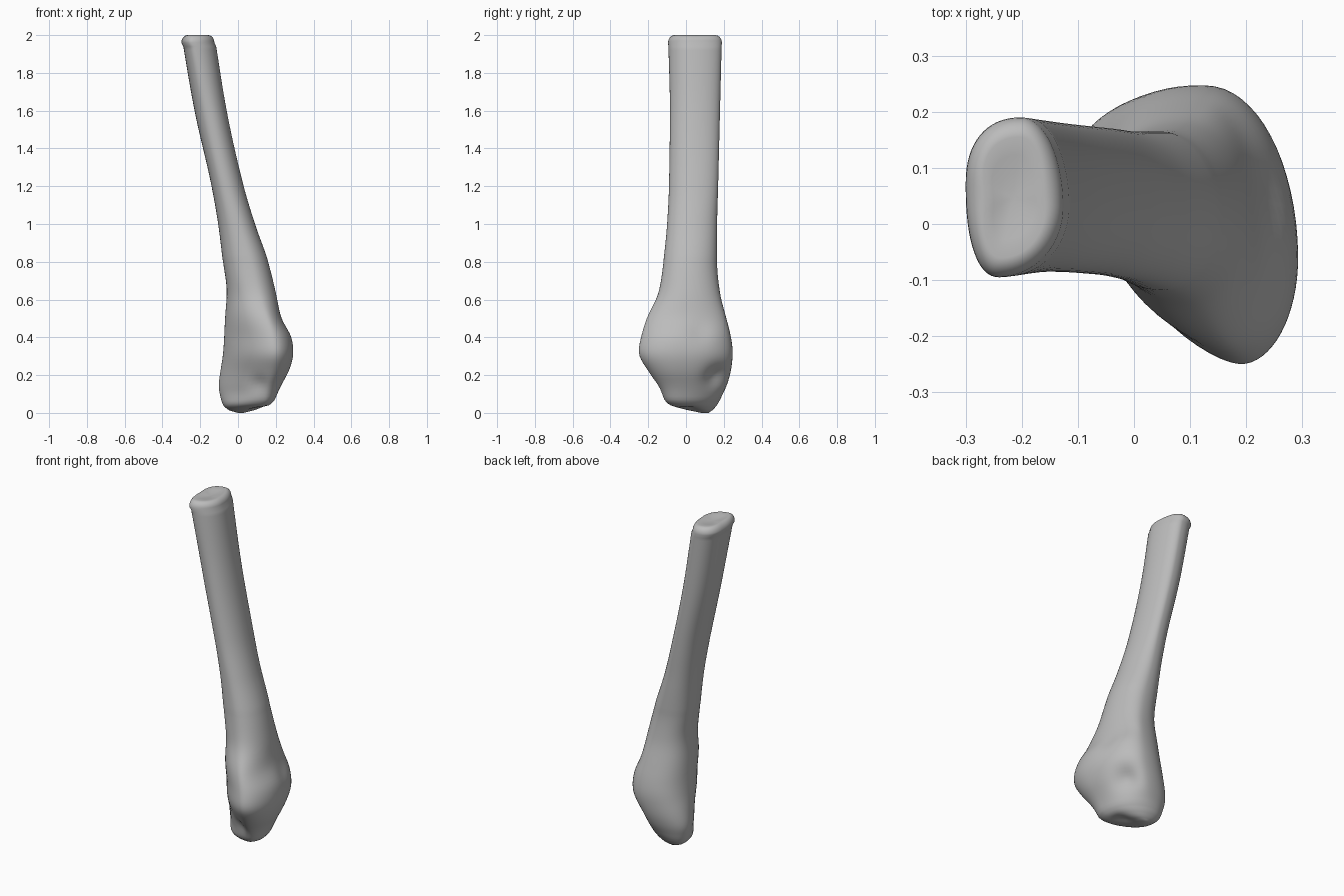
import bpy
import bmesh
from math import cos, sin, tau, pi, exp
from mathutils import Vector

default_cube = bpy.data.objects.get("Cube")
if default_cube:
    bpy.data.objects.remove(default_cube, do_unlink=True)

SIDES = 64
UNIT = 0.01

# Cross-sections in hundredths: height, left/right limits in x, front/back limits
# in y, then the y of each x limit and the x of each y limit.
SECTIONS = [
    (0, 0, 3, 8, 12, 10, 10, 1, 1),
    (1.5, -5, 9, 1, 14, 10, 8, 3, 1),
    (4, -8, 17, -9, 16.5, 10, -2, 13, 1),
    (7, -9, 19.5, -11.5, 18, 10, -3, 14, 2),
    (14, -10.5, 22.5, -15, 21.5, 11, -3, 15, 7),
    (22, -9.5, 27, -20, 24, 10, -5, 18, 11),
    (32, -8, 29.5, -25.5, 25, 7, -6, 19, 13),
    (40, -7.5, 28.5, -24, 24, 5, -5, 18, 13),
    (50, -7, 23, -21, 21.5, 5, -3, 15, 12),
    (64, -6, 20, -14.5, 18, 5, 0, 10, 9),
    (80, -8, 16, -12, 16.5, 5, 1, 6, 5),
    (100, -10.5, 9, -10, 16.5, 5, 2, 0, 0),
    (120, -14, 3, -9, 17, 5, 3, -6, -4),
    (160, -23, -6, -8.5, 18, 6, 4, -15, -13),
    (200, -30, -12.5, -9.5, 19, 7, 3, -24, -20),
]

# Hollows between the knuckles: centre, radius, depth
HOLLOWS = [
    (Vector((0.19, 0.16, 0.19)), 0.07, 0.035),
    (Vector((0.24, 0.07, 0.42)), 0.06, 0.012),
    (Vector((0.11, -0.14, 0.15)), 0.05, 0.015),
    (Vector((0.10, 0.02, 0.03)), 0.04, 0.015),
]


def slope(index, column):
    """Slope at a section that never overshoots its neighbours."""
    if index in (0, len(SECTIONS) - 1):
        other = 1 if index == 0 else index - 1
        a, b = SECTIONS[index], SECTIONS[other]
        return (b[column] - a[column]) / (b[0] - a[0])
    low, mid, high = SECTIONS[index - 1:index + 2]
    before = (mid[column] - low[column]) / (mid[0] - low[0])
    after = (high[column] - mid[column]) / (high[0] - mid[0])
    if before * after <= 0:
        return 0
    return 2 * before * after / (before + after)


def blend(index, t, column):
    """Smooth interpolation of one column between two sections."""
    a, b = SECTIONS[index], SECTIONS[index + 1]
    gap = b[0] - a[0]
    ease = t * t * (3 - 2 * t)
    value = a[column] + (b[column] - a[column]) * ease
    value += gap * t * (1 - t) ** 2 * slope(index, column)
    value -= gap * t * t * (1 - t) * slope(index + 1, column)
    return value


def outline(section):
    """Closed loop of four rounded quarters through the section limits."""
    z, left, right, front, back, left_y, right_y, front_x, back_x = section
    head = max(0, min(1, (70 - z) / 30)) * min(1, z / 10)
    points = []
    for i in range(SIDES):
        c, s = cos(tau * i / SIDES), sin(tau * i / SIDES)
        power = 2.3 if c < 0 else 2.0
        if s < 0 and c < 0:
            power -= 0.8 * head
        u, v = abs(c) ** (2 / power), abs(s) ** (2 / power)
        side_x, side_y = (right, right_y) if c >= 0 else (left, left_y)
        end_x, end_y = (back_x, back) if s >= 0 else (front_x, front)
        x = end_x + (side_x - end_x) * u
        y = side_y + (end_y - side_y) * v
        points.append(Vector((x, y, z)) * UNIT)
    return points


# Stack the loops from the knuckles up the shaft
loops = []
for index in range(len(SECTIONS) - 1):
    gap = SECTIONS[index + 1][0] - SECTIONS[index][0]
    steps = max(3, round(gap / 2))
    for step in range(steps):
        t = step / steps
        height = SECTIONS[index][0] + gap * t
        loops.append(outline([height] + [blend(index, t, k) for k in range(1, 9)]))
loops = [loop for loop in loops if loop[0].z < 1.955]

# Rounded rim and slightly dished end of the shaft
rim = outline(SECTIONS[-1])
centre = sum(rim, Vector()) / SIDES
for step in range(7):
    angle = step * pi / 12
    inset = 0.035 * (1 - cos(angle))
    lift = Vector((0, 0, 0.04 * (sin(angle) - 1)))
    loops.append([p + (centre - p).normalized() * inset + lift for p in rim])
top = loops[-1]
for scale, dip in ((0.7, 0.004), (0.4, 0.008), (0.1, 0.01)):
    loops.append([centre + (p - centre) * scale - Vector((0, 0, dip)) for p in top])

# Skin the loops
bm = bmesh.new()
rings = [[bm.verts.new(p) for p in loop] for loop in loops]
for lower, upper in zip(rings, rings[1:]):
    for i in range(SIDES):
        j = (i + 1) % SIDES
        bm.faces.new((lower[i], lower[j], upper[j], upper[i]))
bm.faces.new(reversed(rings[0]))
bm.faces.new(rings[-1])

# Soften the head, then press in the hollows
head_verts = [v for v in bm.verts if 0.01 < v.co.z < 0.8]
for _ in range(6):
    bmesh.ops.smooth_vert(bm, verts=head_verts, factor=0.5,
                          use_axis_x=True, use_axis_y=True)
bm.normal_update()
for v in bm.verts:
    push = sum(depth * exp(-((v.co - spot).length / radius) ** 2)
               for spot, radius, depth in HOLLOWS)
    v.co -= v.normal * push
    v.co.z = max(v.co.z, 0)

mesh = bpy.data.meshes.new("bone")
bm.to_mesh(mesh)
bm.free()
bone = bpy.data.objects.new("bone", mesh)
bpy.context.collection.objects.link(bone)

# Plain grey surface
grey = bpy.data.materials.new("bone grey")
grey.use_nodes = True
colour = (0.5, 0.5, 0.5, 1)
grey.diffuse_color = colour
grey.node_tree.nodes["Principled BSDF"].inputs["Base Color"].default_value = colour
mesh.materials.append(grey)

bpy.context.view_layer.objects.active = bone
bone.select_set(True)
bpy.ops.object.shade_smooth_by_angle(angle=pi / 3)
